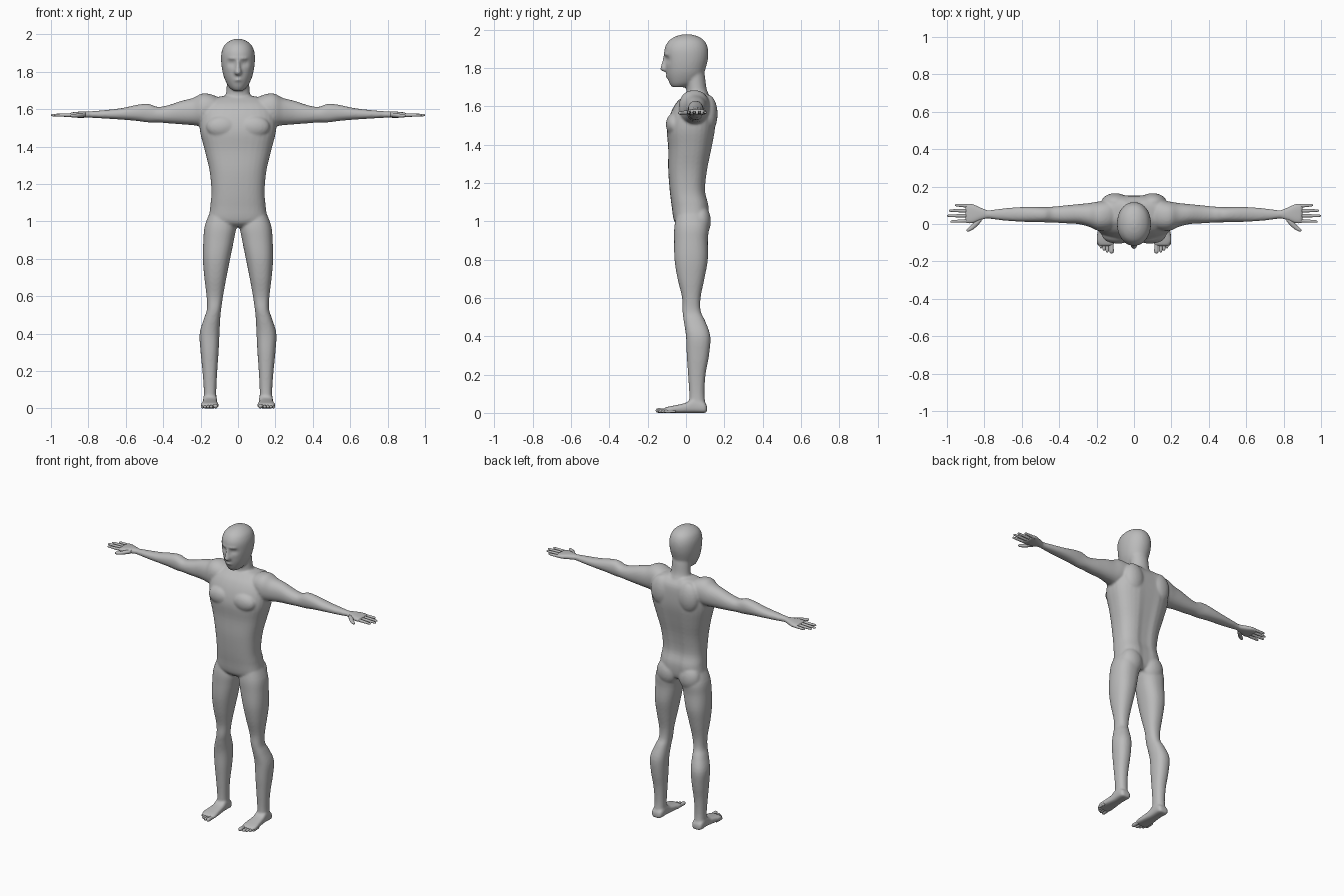
import bpy, bmesh, math
from mathutils import Matrix, Vector

grey = bpy.data.materials.new("plain grey")
grey.diffuse_color = (0.5, 0.5, 0.5, 1)


def catmull(a, b, c, d, t):
    return [0.5 * (2 * q + (r - p) * t + (2 * p - 5 * q + 4 * r - s) * t * t
                   + (3 * q - p - 3 * r + s) * t ** 3) for p, q, r, s in zip(a, b, c, d)]


def loft(bm, axis, secs, n=2.0, sides=32, steps=4, side=1, rule=None):
    """Smooth tube through sections (t, u0, u1, v0, v1) along an axis."""
    pts, last = [], len(secs) - 1
    for i in range(last):
        quad = [secs[max(i - 1, 0)], secs[i], secs[i + 1], secs[min(i + 2, last)]]
        pts += [catmull(*quad, k / steps) for k in range(steps)]
    pts.append(secs[-1])
    rings = []
    for t, u0, u1, v0, v1 in pts:
        ring = []
        for k in range(sides):
            a = 2 * math.pi * (k + 0.5) / sides
            c, s = math.cos(a), math.sin(a)
            u = (u0 + u1) / 2 + (u1 - u0) / 2 * math.copysign(abs(c) ** (2 / n), c)
            v = (v0 + v1) / 2 + (v1 - v0) / 2 * math.copysign(abs(s) ** (2 / n), s)
            p = Vector({'x': (t, u, v), 'y': (u, t, v), 'z': (u, v, t)}[axis])
            if rule:
                p.y += rule(p)
            p.x *= side
            ring.append(bm.verts.new(p))
        rings.append(ring)
    for r, q in zip(rings, rings[1:]):
        for k in range(sides):
            j = (k + 1) % sides
            bm.faces.new((r[k], r[j], q[j], q[k]))
    bm.faces.new(rings[0])
    bm.faces.new(rings[-1])


def blob(bm, centre, radii):
    m = Matrix.Translation(centre) @ Matrix.Diagonal((*radii, 1))
    bmesh.ops.create_uvsphere(bm, u_segments=24, v_segments=14, radius=1, matrix=m)


def finish(bm, name, modifiers=()):
    bmesh.ops.recalc_face_normals(bm, faces=bm.faces)
    me = bpy.data.meshes.new(name)
    bm.to_mesh(me)
    bm.free()
    ob = bpy.data.objects.new(name, me)
    bpy.context.collection.objects.link(ob)
    for kind, props in modifiers:
        mod = ob.modifiers.new(kind.lower(), kind)
        for key, val in props.items():
            setattr(mod, key, val)
    bpy.ops.object.select_all(action='DESELECT')
    ob.select_set(True)
    bpy.context.view_layer.objects.active = ob
    bpy.ops.object.convert(target='MESH')
    ob = bpy.context.object
    ob.data.materials.clear()
    ob.data.materials.append(grey)
    bpy.ops.object.shade_smooth()


def spine_groove(p):
    return -0.014 * math.exp(-(p.x / 0.035) ** 2) if p.y > 0.08 else 0


def eye_sockets(p):
    if p.y > -0.03:
        return 0
    return 0.014 * math.exp(-((abs(p.x) - 0.036) / 0.02) ** 2 - ((p.z - 1.845) / 0.016) ** 2)


def symmetric(rows):
    return [(z, -h, h, a, b) for z, h, a, b in rows]


body = bmesh.new()

# torso
loft(body, 'z', symmetric([
    (0.97, .07, -.03, .10), (1.0, .15, -.062, .118), (1.08, .148, -.075, .122),
    (1.16, .142, -.085, .104), (1.27, .152, -.093, .115), (1.38, .178, -.093, .137),
    (1.48, .203, -.10, .155), (1.56, .205, -.082, .158), (1.62, .19, -.05, .152),
    (1.655, .15, -.01, .13), (1.67, .08, .01, .11)]), n=2.6, rule=spine_groove)

# neck
loft(body, 'z', symmetric([
    (1.60, .09, .0, .14), (1.65, .073, .0, .125), (1.69, .063, .002, .108),
    (1.75, .06, -.005, .1), (1.81, .06, -.01, .09)]))

# head
loft(body, 'z', symmetric([
    (1.70, .028, -.072, .0), (1.72, .05, -.086, .05), (1.76, .071, -.1, .088),
    (1.80, .083, -.106, .103), (1.85, .09, -.112, .115), (1.90, .089, -.112, .115),
    (1.94, .074, -.092, .098), (1.965, .045, -.055, .063), (1.976, .015, -.015, .022)]),
    n=2.1, rule=eye_sockets)

# nose, brow and lips
loft(body, 'z', symmetric([
    (1.782, .012, -.122, -.08), (1.795, .02, -.135, -.08), (1.83, .013, -.126, -.08),
    (1.87, .01, -.116, -.08)]), sides=16)
blob(body, (0, -.085, 1.872), (.058, .033, .012))
blob(body, (0, -.083, 1.757), (.028, .024, .013))

for s in (1, -1):
    # leg
    loft(body, 'z', [
        (1.07, .05, .14, -.04, .09), (0.98, .012, .177, -.06, .118),
        (0.9, .022, .185, -.062, .114), (0.8, .042, .188, -.06, .114),
        (0.7, .062, .18, -.044, .096), (0.6, .08, .168, -.02, .076),
        (0.53, .09, .166, -.018, .077), (0.48, .095, .182, -.012, .1),
        (0.4, .099, .205, 0, .127), (0.3, .104, .2, .004, .12),
        (0.2, .111, .19, .011, .102), (0.1, .116, .183, .017, .096),
        (0.03, .115, .185, .015, .104)], n=2.3, side=s)
    # foot
    loft(body, 'y', [
        (.11, .128, .172, .003, .035), (.095, .113, .187, 0, .055),
        (.04, .112, .187, 0, .075), (0, .111, .189, 0, .053),
        (-.05, .106, .196, 0, .041), (-.09, .103, .2, 0, .033),
        (-.118, .108, .188, .001, .024)], n=3.2, side=s)
    # arm
    loft(body, 'x', [
        (.07, .0, .12, 1.56, 1.64), (.13, -.03, .125, 1.53, 1.675),
        (.19, -.036, .12, 1.51, 1.684), (.24, -.015, .112, 1.514, 1.66),
        (.30, .0, .106, 1.519, 1.645), (.37, .004, .099, 1.524, 1.622),
        (.43, .008, .093, 1.529, 1.612), (.48, .009, .091, 1.529, 1.629),
        (.54, .01, .092, 1.537, 1.623), (.62, .013, .09, 1.544, 1.606),
        (.7, .019, .083, 1.549, 1.596), (.78, .029, .073, 1.554, 1.589),
        (.81, .028, .076, 1.554, 1.588)], n=2.2, side=s)
    # palm
    loft(body, 'x', [
        (.78, .032, .072, 1.557, 1.587), (.82, .02, .088, 1.554, 1.588),
        (.86, .004, .106, 1.554, 1.586), (.892, .002, .109, 1.556, 1.582),
        (.902, .01, .1, 1.56, 1.578)], n=2.8, side=s)
    # chest, shoulder blade and buttock masses
    blob(body, (s * .085, -.062, 1.505), (.085, .043, .06))
    blob(body, (s * .1, .115, 1.56), (.075, .05, .1))
    blob(body, (s * .082, .075, 1.0), (.075, .055, .085))

# fuse the body masses into one smooth skin
finish(body, "body", [
    ('REMESH', dict(mode='VOXEL', voxel_size=0.007)),
    ('SMOOTH', dict(factor=0.5, iterations=5))])

# fingers (base y, tip y, tip x)
fingers = bmesh.new()
for y0, y1, tip in ((.096, .101, .957), (.07, .072, .99), (.044, .044, 1.0), (.018, .013, .982)):
    rows = []
    for f, r in ((0, .0095), (.4, .009), (.8, .0075), (.95, .006), (1, .002)):
        x, y = .875 + (tip - .875) * f, y0 + (y1 - y0) * f
        rows.append((x, y - r, y + r, 1.568 - r, 1.568 + r))
    loft(fingers, 'x', rows, sides=12, steps=3)
# thumb
loft(fingers, 'x', [
    (.815, .015, .045, 1.558, 1.582), (.842, -.015, .028, 1.555, 1.58),
    (.868, -.034, -.004, 1.555, 1.575), (.888, -.041, -.022, 1.557, 1.573),
    (.895, -.037, -.03, 1.562, 1.568)], sides=12, steps=3)
finish(fingers, "fingers", [('MIRROR', {})])

# toes (x, tip y, radius)
toes = bmesh.new()
for x, tip, r in ((.12, -.158, .0125), (.143, -.152, .0095), (.16, -.143, .009),
                  (.176, -.13, .0085), (.19, -.114, .008)):
    rows = [(tip + d, x - r * k, x + r * k, r - r * k, r + r * k)
            for d, k in ((.06, .9), (.03, .95), (.014, 1), (.004, .75), (0, .25))]
    loft(toes, 'y', rows, sides=12, steps=3)
finish(toes, "toes", [('MIRROR', {})])
